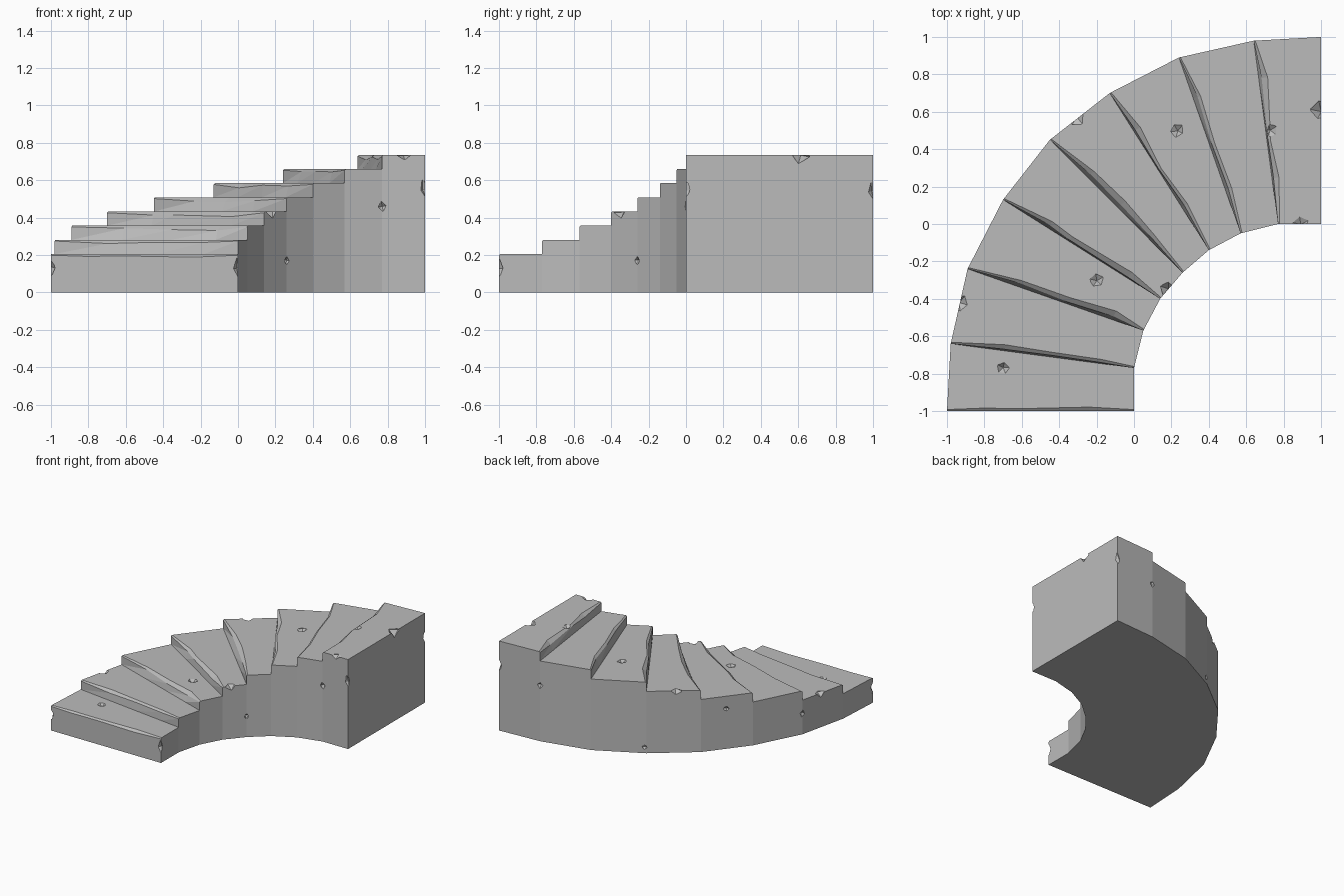
import bpy
import bmesh
import random
from math import pi
from mathutils import Vector, Euler

random.seed(4)
if "Cube" in bpy.data.objects:
    bpy.data.objects.remove(bpy.data.objects["Cube"], do_unlink=True)

STEPS = 8
FIRST, RISE = 0.205, 0.0757


def mirrored(points):
    """Complete the quarter turn by reflecting it across its diagonal."""
    return [Vector(p) for p in points] + [Vector((-y, -x)) for x, y in points[-2::-1]]


outer = mirrored([(-1, -1), (-.98, -.64), (-.89, -.24), (-.7, .13), (-.45, .45)])
inner = mirrored([(0, -1), (0, -.77), (.05, -.57), (.14, -.4), (.26, -.26)])


def top(i):
    return FIRST + RISE * i if i >= 0 else 0.0


def spot(i, t, setback, z):
    """Point on the front line of step i, t from outer to inner wall."""
    front = outer[i].lerp(inner[i], t)
    if setback:
        back = outer[i + 1].lerp(inner[i + 1], t)
        front = front + (back - front).normalized() * setback
    return Vector((front.x, front.y, z))


# Solid staircase with irregularly worn nosings
bm = bmesh.new()


def face(points):
    bm.faces.new([bm.verts.new(p) for p in points])


for i in range(STEPS):
    cuts = [0, random.uniform(.15, .3), random.uniform(.4, .6), random.uniform(.7, .85), 1]
    base, lip, edge = [], [], []
    for k, t in enumerate(cuts):
        mid = 0 < k < len(cuts) - 1
        back = random.uniform(.004, .025) if mid and i else 0
        wear = random.uniform(.012, .035) if mid else .008
        base.append(spot(i, t, 0, top(i - 1)))
        lip.append(spot(i, t, back, top(i) - wear * .8))
        edge.append(spot(i, t, back + wear, top(i)))
    for k in range(len(cuts) - 1):
        for low, high in ((base, lip), (lip, edge)):
            face([low[k], low[k + 1], high[k + 1]])
            face([low[k], high[k + 1], high[k]])
    # tread, bounded behind by the base of the next riser
    if i < STEPS - 1:
        rear = base_next = [spot(i + 1, 0, 0, top(i)), spot(i + 1, 1, 0, top(i))]
    else:
        rear = [outer[-1].to_3d(), inner[-1].to_3d()]
        for p in rear:
            p.z = top(i)
    face(edge + [rear[1], rear[0]])
    # side walls
    for side, ring, end in ((0, outer, 0), (1, inner, -1)):
        wall = [ring[i].to_3d(), ring[i + 1].to_3d(), rear[side], edge[end], lip[end]]
        if i:
            wall.append(base[end])
        face(wall)

# tall end wall and underside
face([outer[-1].to_3d(), inner[-1].to_3d(), rear[1], rear[0]])
face([p.to_3d() for p in outer + inner[::-1]])
bmesh.ops.remove_doubles(bm, verts=bm.verts, dist=0.0005)

# Split risers along the tread behind them so the shell is closed
for i in range(1, STEPS):
    a, b = spot(i, 0, 0, top(i - 1)), spot(i, 1, 0, top(i - 1))
    row = [v for v in bm.verts if abs(v.co.z - a.z) < .0005
           and abs((v.co - a).cross(b - a).length) < .0005]
    row.sort(key=lambda v: (v.co - a).length)
    for f in list(row[0].link_faces):
        if row[-1] in f.verts and all(abs(v.co.z - a.z) < .0005 for v in f.verts):
            loop = list(f.verts)
            n = loop.index(row[0])
            forward = loop[(n + 1) % len(loop)] is row[-1]
            loop = loop[n:] + loop[:n]
            if forward:
                loop = row + loop[2:]
            else:
                loop = loop + row[1:-1][::-1]
            bm.faces.remove(f)
            bm.faces.new(loop)
bmesh.ops.recalc_face_normals(bm, faces=bm.faces)


def add_object(name, mesh_data):
    mesh = bpy.data.meshes.new(name)
    mesh_data.to_mesh(mesh)
    mesh_data.free()
    obj = bpy.data.objects.new(name, mesh)
    bpy.context.collection.objects.link(obj)
    return obj


stairs = add_object("curved_stone_stairs", bm)

# Chips: position, radius, vertical stretch
chips = [
    # treads
    (-.7, -.77, .205, .035, .7), (-.2, -.3, .356, .04, .7), (.23, .5, .583, .04, .7),
    # inner and outer walls
    (.26, -.26, .17, .02, 1.3), (.77, 0, .46, .025, 1.2), (.64, .985, .46, .025, 1.2),
    (-.12, .71, .05, .025, 1), (-.58, .3, .33, .03, 1), (-.89, -.24, .17, .025, 1.2),
    # upright corners
    (-1, -1, .13, .025, 2.4), (0, -1, .13, .025, 2.4), (1, 1, .54, .025, 2.6),
    (1, 0, .55, .025, 2.6),
    # top edges
    (-.31, .57, .508, .05, .7), (-.93, -.42, .281, .045, .8), (.18, -.35, .432, .045, .8),
    (1, .61, .735, .06, .8), (.89, 0, .735, .045, .6), (.73, .5, .735, .04, .6),
]
cut = bmesh.new()
for x, y, z, r, stretch in chips:
    made = bmesh.ops.create_uvsphere(cut, u_segments=5, v_segments=2, radius=r)["verts"]
    turn = Euler((random.uniform(-.2, .2), random.uniform(-.2, .2), random.uniform(0, pi)))
    for v in made:
        v.co.z *= stretch
        v.co.rotate(turn)
        v.co += Vector((x, y, z))
cutter = add_object("chip_cutter", cut)
cutter.hide_render = True

mod = stairs.modifiers.new("chips", "BOOLEAN")
mod.operation = "DIFFERENCE"
mod.solver = "EXACT"
mod.object = cutter
bpy.context.view_layer.objects.active = stairs
bpy.ops.object.modifier_apply(modifier=mod.name)
bpy.data.objects.remove(cutter, do_unlink=True)

# Stone colour
stone = bpy.data.materials.new("grey_stone")
stone.use_nodes = True
grey = (.5, .5, .5, 1)
stone.diffuse_color = grey
stone.node_tree.nodes["Principled BSDF"].inputs["Base Color"].default_value = grey
stairs.data.materials.clear()
stairs.data.materials.append(stone)
for poly in stairs.data.polygons:
    poly.use_smooth = False
    poly.material_index = 0
